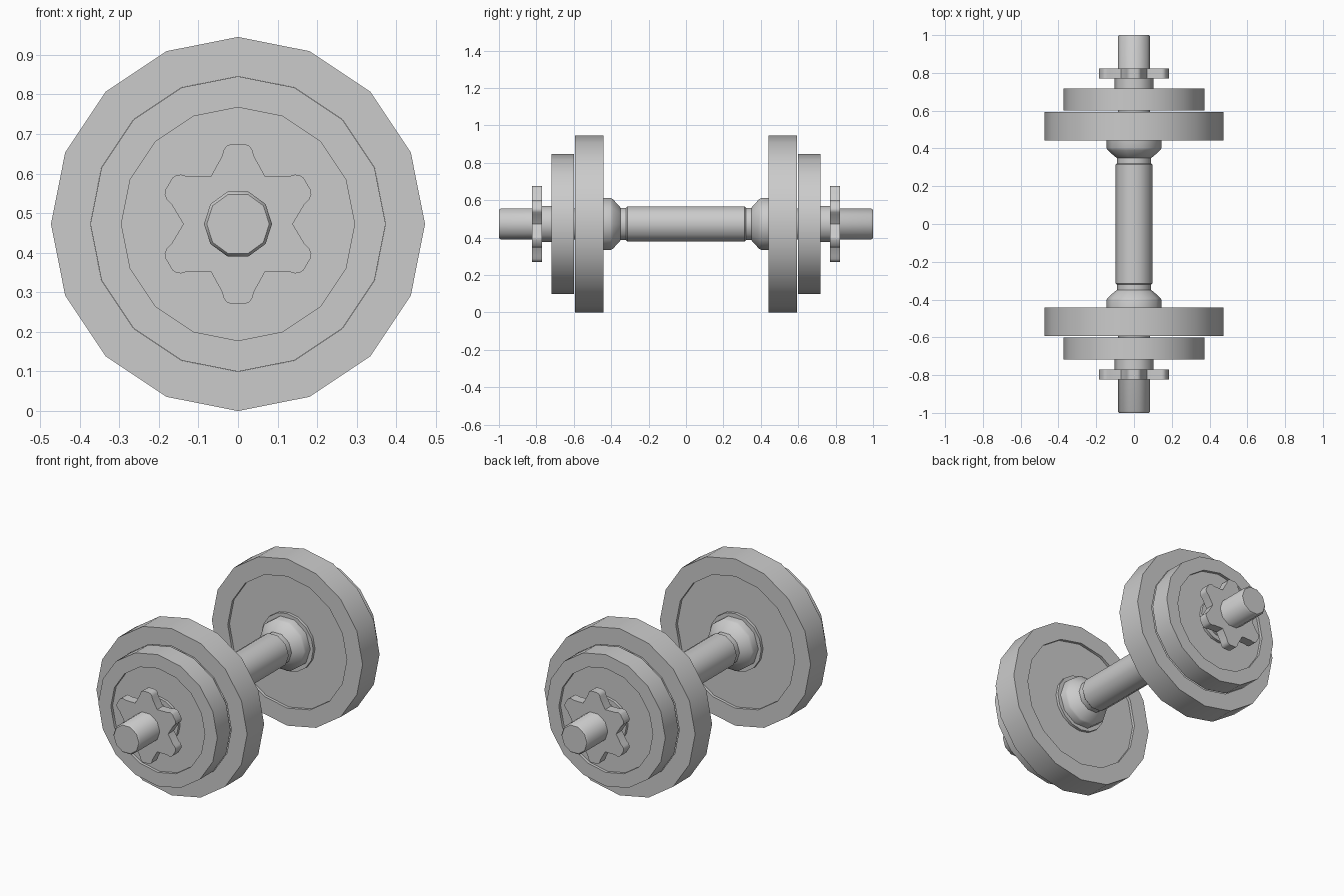
import bpy, bmesh
from math import sin, cos, pi, radians

if "Cube" in bpy.data.objects:
    bpy.data.objects.remove(bpy.data.objects["Cube"])

CZ = 0.4725  # height of the bar axis


def finish(name, bm, mirror=True):
    bmesh.ops.recalc_face_normals(bm, faces=bm.faces)
    me = bpy.data.meshes.new(name)
    bm.to_mesh(me)
    bm.free()
    ob = bpy.data.objects.new(name, me)
    ob.location.z = CZ
    bpy.context.collection.objects.link(ob)
    if mirror:
        m = ob.modifiers.new("Mirror", 'MIRROR')
        m.use_axis = (False, True, False)
    bpy.ops.object.select_all(action='DESELECT')
    ob.select_set(True)
    bpy.context.view_layer.objects.active = ob
    bpy.ops.object.shade_smooth_by_angle(angle=radians(40))
    return ob


def lathe(name, profile, sides, closed=False, mirror=True):
    """Spin (y, radius) points around the bar axis; closed joins last to first, else ends are capped."""
    bm = bmesh.new()
    rings = [[bm.verts.new((r * cos(2 * pi * i / sides), y, r * sin(2 * pi * i / sides)))
              for i in range(sides)] for y, r in profile]
    pairs = list(zip(rings, rings[1:]))
    if closed:
        pairs.append((rings[-1], rings[0]))
    else:
        bm.faces.new(rings[0])
        bm.faces.new(rings[-1])
    for a, b in pairs:
        for i in range(sides):
            j = (i + 1) % sides
            bm.faces.new((a[i], a[j], b[j], b[i]))
    return finish(name, bm, mirror)


def plate(name, y0, y1, r, bore=0.08):
    """Weight disc with a shallow recess and a raised hub on both faces."""
    d, lip, hub = 0.016, r * 0.79, r * 0.345
    side = [(0, bore), (0, hub), (d, hub), (d, lip), (0, lip), (0, r)]
    prof = [(y0 + y, q) for y, q in side] + [(y1 - y, q) for y, q in reversed(side)]
    lathe(name, prof, 16, closed=True)


# Bar running the full length, with chamfered ends
lathe("bar", [(-1.0, 0.079), (-0.992, 0.086), (0.992, 0.086), (1.0, 0.079)], 10, mirror=False)

# Thicker hand grip
lathe("grip", [(-0.322, 0.09), (-0.314, 0.098), (0.314, 0.098), (0.322, 0.09)], 10, mirror=False)

# Neck and flared inner collar
lathe("inner_collar", [(0.31, 0.091), (0.35, 0.091), (0.358, 0.103), (0.392, 0.14),
                       (0.402, 0.145), (0.46, 0.145)], 10)

# Weight plates
plate("large_plate", 0.441, 0.593, 0.4725)
plate("small_plate", 0.600, 0.718, 0.373)

# Sleeve behind the star nut
lathe("nut_sleeve", [(0.70, 0.102), (0.78, 0.102)], 10)

# Six-lobed star nut
bm = bmesh.new()
half = [(0.040, 0.172), (0.036, 0.187), (0.029, 0.197), (0.018, 0.202)]
lobe = [(0.069, 0.1195)] + half + [(-t, r) for t, r in reversed(half)]
outline = []
for k in range(6):
    a = k * pi / 3
    outline += [(t * cos(a) - r * sin(a), t * sin(a) + r * cos(a)) for t, r in lobe]
face = bm.faces.new([bm.verts.new((x, 0.770, z)) for x, z in outline])
ext = bmesh.ops.extrude_face_region(bm, geom=[face], use_keep_orig=True)
for v in ext["geom"]:
    if isinstance(v, bmesh.types.BMVert):
        v.co.y = 0.823
finish("star_nut", bm)
